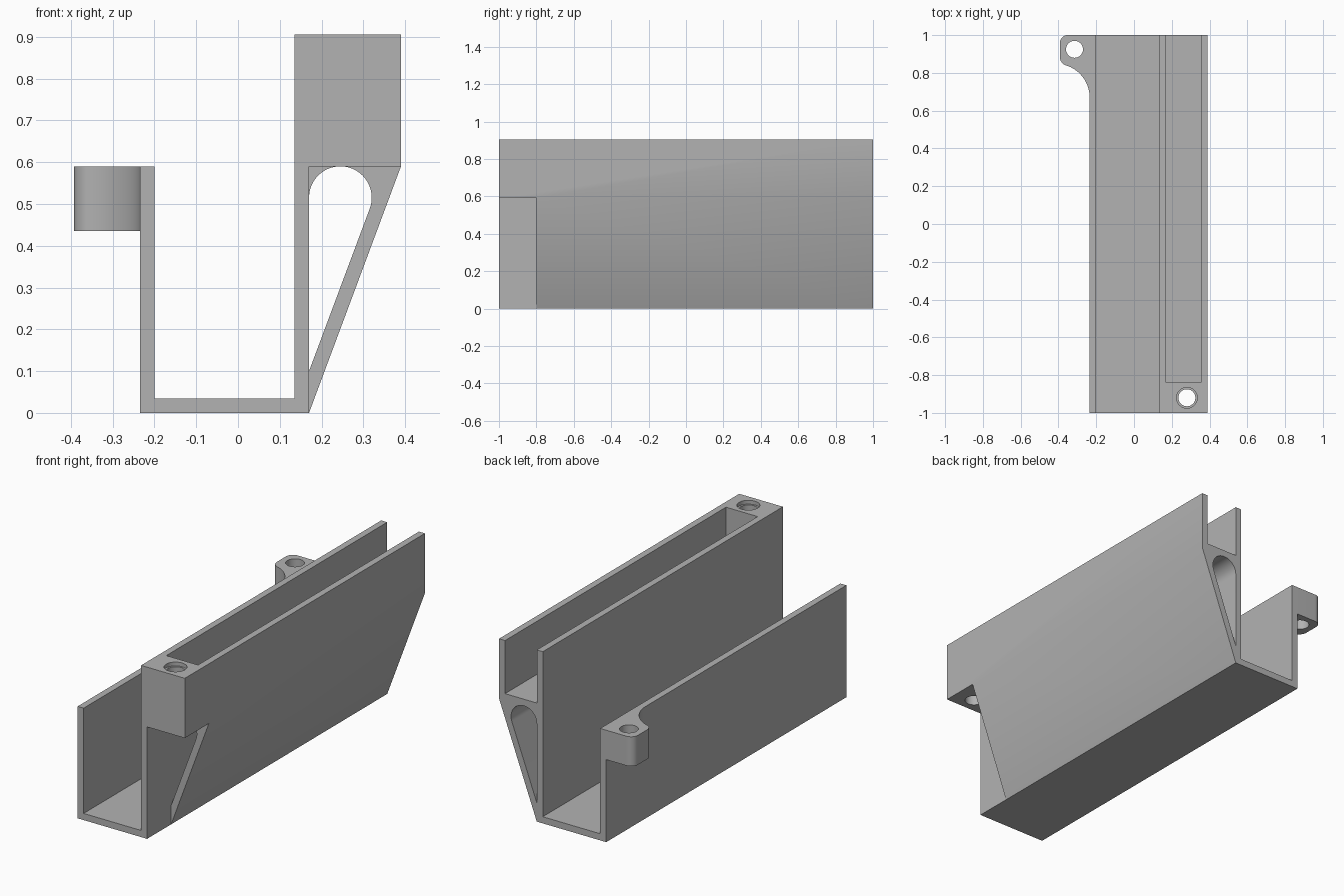
import bpy, bmesh
from math import cos, sin, radians
from mathutils import Vector

cube = bpy.data.objects.get("Cube")
if cube:
    bpy.data.objects.remove(cube, do_unlink=True)

grey = bpy.data.materials.new("plain grey")
grey.use_nodes = True
GREY = (0.45, 0.45, 0.45, 1)
grey.diffuse_color = GREY
grey.node_tree.nodes["Principled BSDF"].inputs["Base Color"].default_value = GREY


def arc(cx, cy, r, a0, a1, n=16):
    angles = [radians(a0 + (a1 - a0) * i / n) for i in range(n + 1)]
    return [(cx + r * cos(a), cy + r * sin(a)) for a in angles]


def prism(name, outline, axis, lo, hi):
    """Extrude a 2D outline along y (outline in x, z) or z (outline in x, y)."""
    place = (lambda u, v, d: (u, d, v)) if axis == "y" else (lambda u, v, d: (u, v, d))
    bm = bmesh.new()
    face = bm.faces.new([bm.verts.new(place(u, v, lo)) for u, v in outline])
    new = bmesh.ops.extrude_face_region(bm, geom=[face])["geom"]
    bmesh.ops.translate(bm, vec=Vector(place(0, 0, hi - lo)),
                        verts=[g for g in new if isinstance(g, bmesh.types.BMVert)])
    bmesh.ops.recalc_face_normals(bm, faces=bm.faces)
    mesh = bpy.data.meshes.new(name)
    bm.to_mesh(mesh)
    bm.free()
    mesh.materials.append(grey)
    obj = bpy.data.objects.new(name, mesh)
    bpy.context.collection.objects.link(obj)
    return obj


def rect(x0, x1, v0, v1):
    return [(x0, v0), (x1, v0), (x1, v1), (x0, v1)]


def hole(name, x, y, r, lo, hi):
    return prism(name, arc(x, y, r, 0, 360, 48)[:-1], "z", lo, hi)


def combine(target, tool, operation):
    mod = target.modifiers.new(tool.name, "BOOLEAN")
    mod.operation = operation
    mod.solver = "EXACT"
    mod.object = tool
    bpy.context.view_layer.objects.active = target
    bpy.ops.object.modifier_apply(modifier=mod.name)
    bpy.data.objects.remove(tool, do_unlink=True)


# Long channel with a tall, flared side
T = 0.035
X0, X1, X2 = -0.235, 0.17, 0.39
LEDGE, TOP = 0.59, 0.905
body = prism("channel_body", [
    (X0, 0), (X1, 0), (X2, LEDGE), (X2, TOP), (X1 - T, TOP), (X1 - T, T),
    (X0 + T, T), (X0 + T, LEDGE), (X0, LEDGE)], "y", -1, 1)

# Mounting ear with a rounded corner and a concave fillet into the wall
ear = prism("mounting_ear",
            [(-0.215, 1)] + arc(-0.352, 0.96, 0.04, 90, 180)
            + arc(-0.347, 0.883, 0.045, 180, 252.8)
            + arc(-0.413, 0.67, 0.178, 72.8, 0, 24) + [(-0.215, 0.67)],
            "z", 0.435, LEDGE)
combine(body, ear, "UNION")

# Relief under the front end block, upper trough and teardrop tunnel
teardrop = [(X1, 0.1)] + arc(0.245, 0.515, 0.075, -20.5, 180, 40)
for cutter in (
    prism("front_relief", rect(X1, 0.6, -0.2, LEDGE), "y", -1.2, -0.8),
    prism("upper_trough", rect(X1, X2 - T, LEDGE + T, 1.2), "y", -0.84, 1.2),
    prism("teardrop_tunnel", teardrop, "y", -0.9, 1.2),
    # Screw holes, the front one with a shallow recess
    hole("ear_hole", -0.315, 0.925, 0.045, 0.3, 0.8),
    hole("block_hole", 0.28, -0.92, 0.045, 0.4, 1.2),
    hole("block_recess", 0.28, -0.92, 0.055, TOP - 0.02, 1.2),
):
    combine(body, cutter, "DIFFERENCE")

# Smooth curved walls, keep edges sharp
bpy.ops.object.select_all(action="DESELECT")
body.select_set(True)
bpy.context.view_layer.objects.active = body
bpy.ops.object.shade_smooth_by_angle(angle=radians(30))
